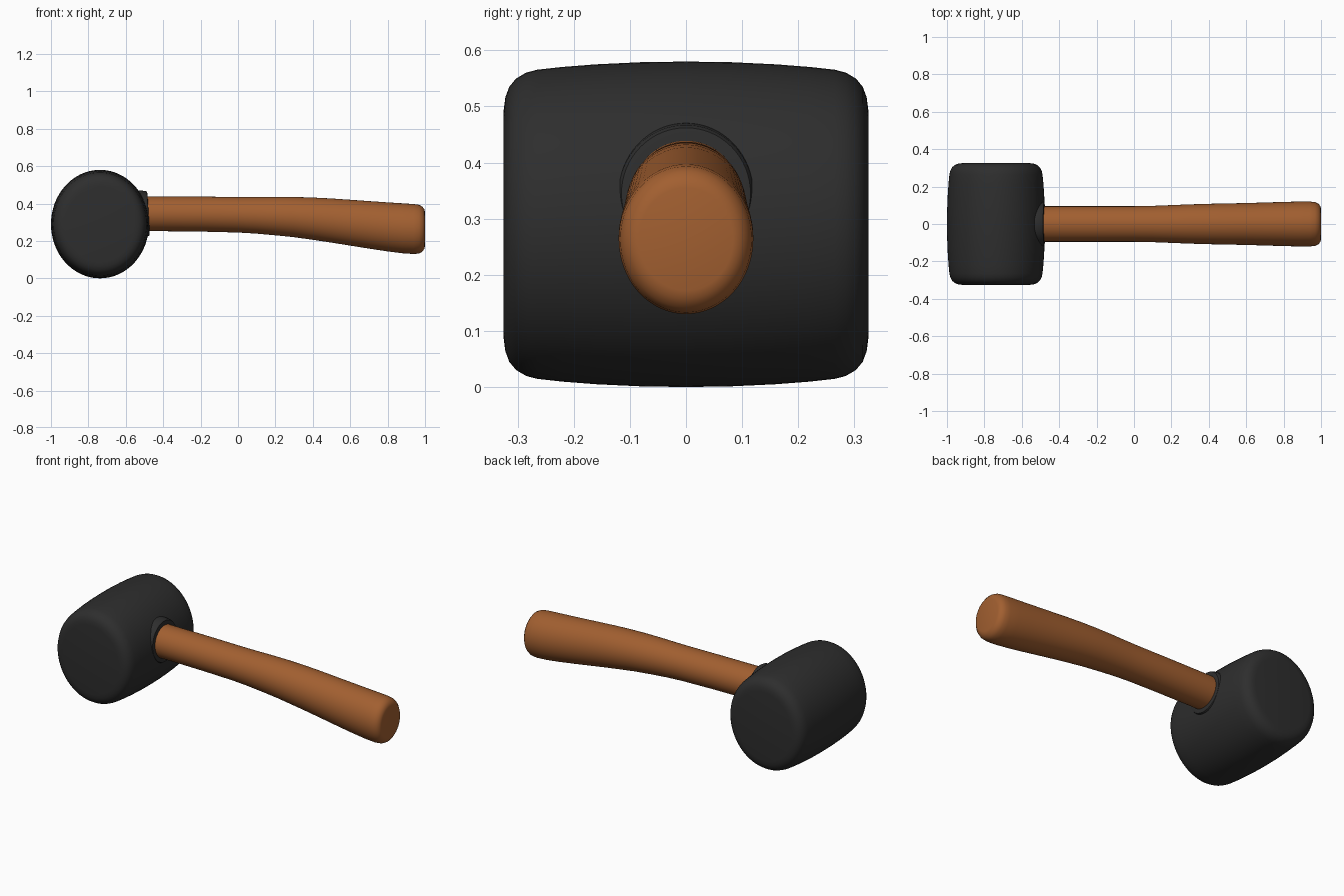
import bpy, bmesh, math
from mathutils import Vector

cube = bpy.data.objects.get("Cube")
if cube:
    bpy.data.objects.remove(cube, do_unlink=True)


def material(name, color, roughness):
    m = bpy.data.materials.new(name)
    m.use_nodes = True
    m.diffuse_color = color
    bsdf = m.node_tree.nodes["Principled BSDF"]
    bsdf.inputs["Base Color"].default_value = color
    bsdf.inputs["Roughness"].default_value = roughness
    return m


rubber = material("black rubber", (0.027, 0.027, 0.027, 1), 0.7)
wood = material("brown wood", (0.36, 0.115, 0.03, 1), 0.5)


def loft(name, rings, point, mat, sides=64):
    """Skin a row of elliptical rings; point(ring, cos, sin) places a vertex."""
    bm = bmesh.new()
    rows = []
    for ring in rings:
        angles = [math.tau * i / sides for i in range(sides)]
        rows.append([bm.verts.new(point(ring, math.cos(a), math.sin(a))) for a in angles])
    for a, b in zip(rows, rows[1:]):
        for i in range(sides):
            j = (i + 1) % sides
            bm.faces.new((a[i], a[j], b[j], b[i]))
    bm.faces.new(rows[0])
    bm.faces.new(rows[-1])
    bmesh.ops.recalc_face_normals(bm, faces=bm.faces)
    mesh = bpy.data.meshes.new(name)
    bm.to_mesh(mesh)
    bm.free()
    mesh.materials.append(mat)
    obj = bpy.data.objects.new(name, mesh)
    bpy.context.collection.objects.link(obj)
    bpy.ops.object.select_all(action='DESELECT')
    obj.select_set(True)
    bpy.context.view_layer.objects.active = obj
    bpy.ops.object.shade_smooth_by_angle(angle=math.radians(40))
    return obj


# Mallet head: a barrel along y with rounded rims, (y, scale) for one half
CENTER = Vector((-0.738, 0, 0.29))
half = [(0, 1), (0.08, 0.996), (0.16, 0.983), (0.22, 0.967), (0.265, 0.95),
        (0.285, 0.932), (0.303, 0.895), (0.315, 0.845), (0.322, 0.78), (0.325, 0.7)]
head_rings = [(-y, s) for y, s in reversed(half[1:])] + half
loft("mallet_head", head_rings,
     lambda r, c, s: CENTER + Vector((0.262 * r[1] * c, r[0], 0.29 * r[1] * s)), rubber)


# Rings along x: (x, bottom z, top z, half width)
def along_x(r, c, s):
    x, low, high, width = r
    return (x, width * c, (low + high) / 2 + (high - low) / 2 * s)


# Collar where the handle enters the head, leaning with its socket
def collar_point(r, c, s):
    x, y, z = along_x(r, c, s)
    return (x - 0.006 * s, y, z)


collar = [(-0.62, 0.215, 0.475, 0.128), (-0.52, 0.222, 0.47, 0.122),
          (-0.488, 0.224, 0.467, 0.12), (-0.48, 0.228, 0.462, 0.115),
          (-0.478, 0.24, 0.45, 0.105)]
loft("handle_collar", collar, collar_point, rubber)

# Curved handle, swelling and drooping toward the rounded butt
handle = [(-0.6, 0.252, 0.44, 0.095), (-0.4, 0.252, 0.438, 0.095),
          (-0.2, 0.25, 0.437, 0.095), (0, 0.245, 0.435, 0.095),
          (0.1, 0.239, 0.435, 0.097), (0.2, 0.23, 0.436, 0.101),
          (0.3, 0.22, 0.435, 0.105), (0.4, 0.206, 0.432, 0.108),
          (0.5, 0.191, 0.427, 0.11), (0.6, 0.175, 0.42, 0.112),
          (0.7, 0.159, 0.413, 0.115), (0.8, 0.144, 0.406, 0.118),
          (0.88, 0.134, 0.401, 0.12), (0.94, 0.13, 0.397, 0.12),
          (0.968, 0.133, 0.393, 0.117), (0.985, 0.142, 0.384, 0.109),
          (0.996, 0.157, 0.37, 0.097), (1.0, 0.172, 0.355, 0.084)]
loft("wooden_handle", handle, along_x, wood)
